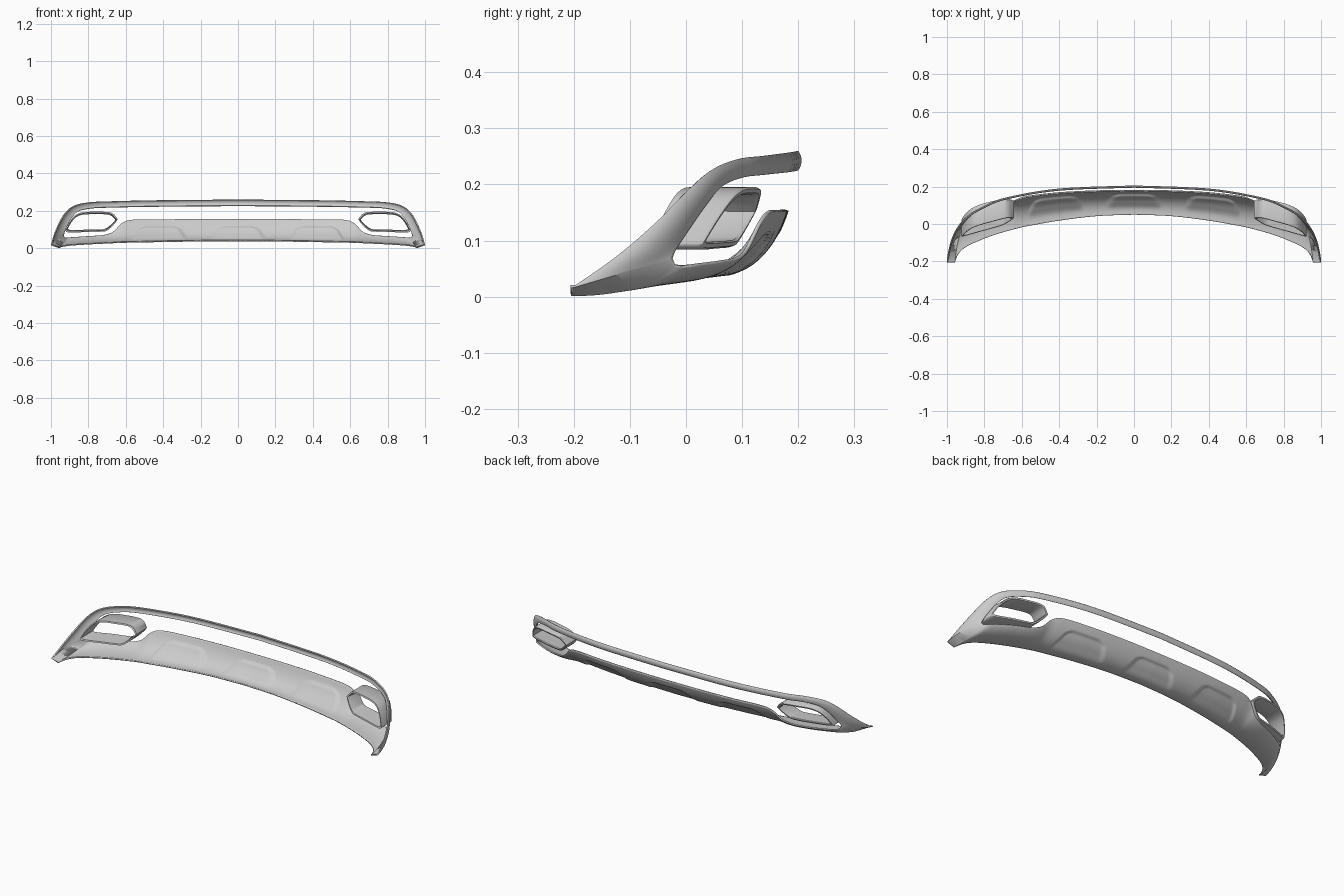
import bpy, bmesh, math
from mathutils import Vector as V

if "Cube" in bpy.data.objects:
    bpy.data.objects.remove(bpy.data.objects["Cube"])

grey = bpy.data.materials.new("satin grey")
grey.diffuse_color = (0.6, 0.6, 0.6, 1)
grey.use_nodes = True
grey.node_tree.nodes["Principled BSDF"].inputs["Base Color"].default_value = grey.diffuse_color


def finish(name, verts, faces, angle=35):
    me = bpy.data.meshes.new(name)
    me.from_pydata([tuple(v) for v in verts], [], faces)
    me.materials.append(grey)
    ob = bpy.data.objects.new(name, me)
    bpy.context.collection.objects.link(ob)
    bpy.context.view_layer.objects.active = ob
    ob.select_set(True)
    bpy.ops.object.shade_smooth_by_angle(angle=math.radians(angle))
    ob.select_set(False)
    return ob


def spline(stations, n):
    """Smooth interpolation through tuples of vectors."""
    out = []
    for i in range(len(stations) - 1):
        p = [stations[max(0, min(len(stations) - 1, i + k))] for k in (-1, 0, 1, 2)]
        for s in range(n):
            t = s / n
            out.append([0.5 * (2 * b + (c - a) * t + (2 * a - 5 * b + 4 * c - d) * t * t
                               + (3 * b - a - 3 * c + d) * t ** 3)
                        for a, b, c, d in zip(*p)])
    out.append(list(stations[-1]))
    return out


def step(a, b, x):
    t = max(0, min(1, (x - a) / (b - a)))
    return t * t * (3 - 2 * t)


# Upper bar and wing: outer edge, opening edge, outward bulge
upper = [
    ((0, .2, .26), (0, .2, .225), .012),
    ((.4, .184, .257), (.4, .184, .222), .012),
    ((.68, .138, .251), (.68, .138, .217), .012),
    ((.8, .092, .245), (.785, .1, .212), .012),
    ((.88, .046, .226), (.855, .064, .196), .014),
    ((.928, .0, .186), (.89, .036, .163), .018),
    ((.96, -.055, .131), (.915, .006, .12), .024),
    ((.985, -.125, .071), (.931, -.017, .085), .028),
    ((1, -.205, .015), (.937, -.024, .068), .03),
]
# Lower skirt: bottom edge, opening edge
lower = [
    ((.958, -.205, .001), (.932, -.019, .056)),
    ((.935, -.155, .008), (.915, .004, .053)),
    ((.89, -.118, .014), (.88, .028, .055)),
    ((.8, -.078, .02), (.8, .068, .06)),
    ((.72, -.05, .024), (.72, .095, .066)),
    ((.66, -.033, .027), (.665, .113, .085)),
    ((.61, -.02, .029), (.62, .136, .132)),
    ((.55, -.008, .03), (.56, .152, .15)),
    ((.4, .018, .033), (.4, .17, .152)),
    ((.2, .042, .036), (.2, .18, .153)),
    ((0, .05, .037), (0, .183, .153)),
]
top = []
for a, b, k in upper:
    a, b = V(a), V(b)
    w = a.x ** 4
    top.append((a, (a + b) / 2 + V((w, 1 - w, 0)) * k, b))
low = []
for a, b in lower:
    a, b = V(a), V(b)
    c = V(((a.x + b.x) / 2, a.y + .7 * (b.y - a.y), a.z - .006 * (1 - a.x)))
    low.append((a, c, b))

# Bumper trim: one sheet lofted around the opening, with three pressed arches
rows = spline(top, 6) + spline(low, 20)
NV = 32
verts, faces = [], []
for a, c, b in rows:
    for j in range(NV + 1):
        t = j / NV
        p = a * (1 - t) ** 2 + c * 2 * t * (1 - t) + b * t * t
        if a.z < .04 and p.x < .62 and t > .05:
            for cx in (0, .42):
                half = .148 - .6 * max(0, p.z - .045)
                corner = .022 * step(.09, .112, p.z)
                m = 1 - step(half - corner - .02, half - corner, abs(p.x - cx))
                m *= (1 - step(.1, .114, p.z)) * step(.15, .5, t)
                p = p + V((0, -.007, .005)) * m
        verts.append(p)
for i in range(len(rows) - 1):
    for j in range(NV):
        q = i * (NV + 1) + j
        faces.append((q, q + NV + 1, q + NV + 2, q + 1))
trim = finish("bumper_trim", verts, faces)
mir = trim.modifiers.new("mirror", 'MIRROR')
mir.use_clip = True
sol = trim.modifiers.new("thickness", 'SOLIDIFY')
sol.thickness = .007
sol.offset = -1

# Exhaust surrounds: hollow sleeves with a rounded rim on the outer side
outline = [(.642, .155), (.668, .185), (.7, .194), (.76, .195), (.825, .193), (.868, .178),
           (.897, .145), (.917, .105), (.92, .09), (.9, .084), (.82, .086), (.74, .088),
           (.7, .094), (.662, .128)]
cx, cz = .785, .14
shape = [p for p, in spline([(V((x, 0, z)),) for x, z in outline + outline[:1]], 4)][:-1]


def ring(inset, back, offset):
    pts = []
    for p in shape:
        x = cx + (p.x - cx) * (1 - inset / .137)
        z = cz + (p.z - cz) * (1 - inset / .054)
        front_y = .035 - .27 * (x - .65) + .35 * (z - .17)
        back_y = .14 - .16 * (x - .65) - .55 * max(0, x - .7) ** 2 + .42 * (z - .19)
        pts.append(V((x, (back_y if back else front_y) + offset, z)))
    return pts


rings = [ring(0, False, 0), ring(0, True, -.006), ring(.003, True, 0),
         ring(.01, True, 0), ring(.013, True, -.006), ring(.007, False, 0)]
n = len(shape)
for side, name in ((1, "right_exhaust_surround"), (-1, "left_exhaust_surround")):
    verts = [V((p.x * side, p.y, p.z)) for r in rings for p in r]
    faces = []
    for i in range(len(rings)):
        k = (i + 1) % len(rings)
        for j in range(n):
            m = (j + 1) % n
            faces.append((i * n + j, i * n + m, k * n + m, k * n + j)[::side])
    ob = finish(name, verts, faces)
    bm = bmesh.new()
    bm.from_mesh(ob.data)
    bmesh.ops.recalc_face_normals(bm, faces=bm.faces)
    bm.to_mesh(ob.data)
    bm.free()
